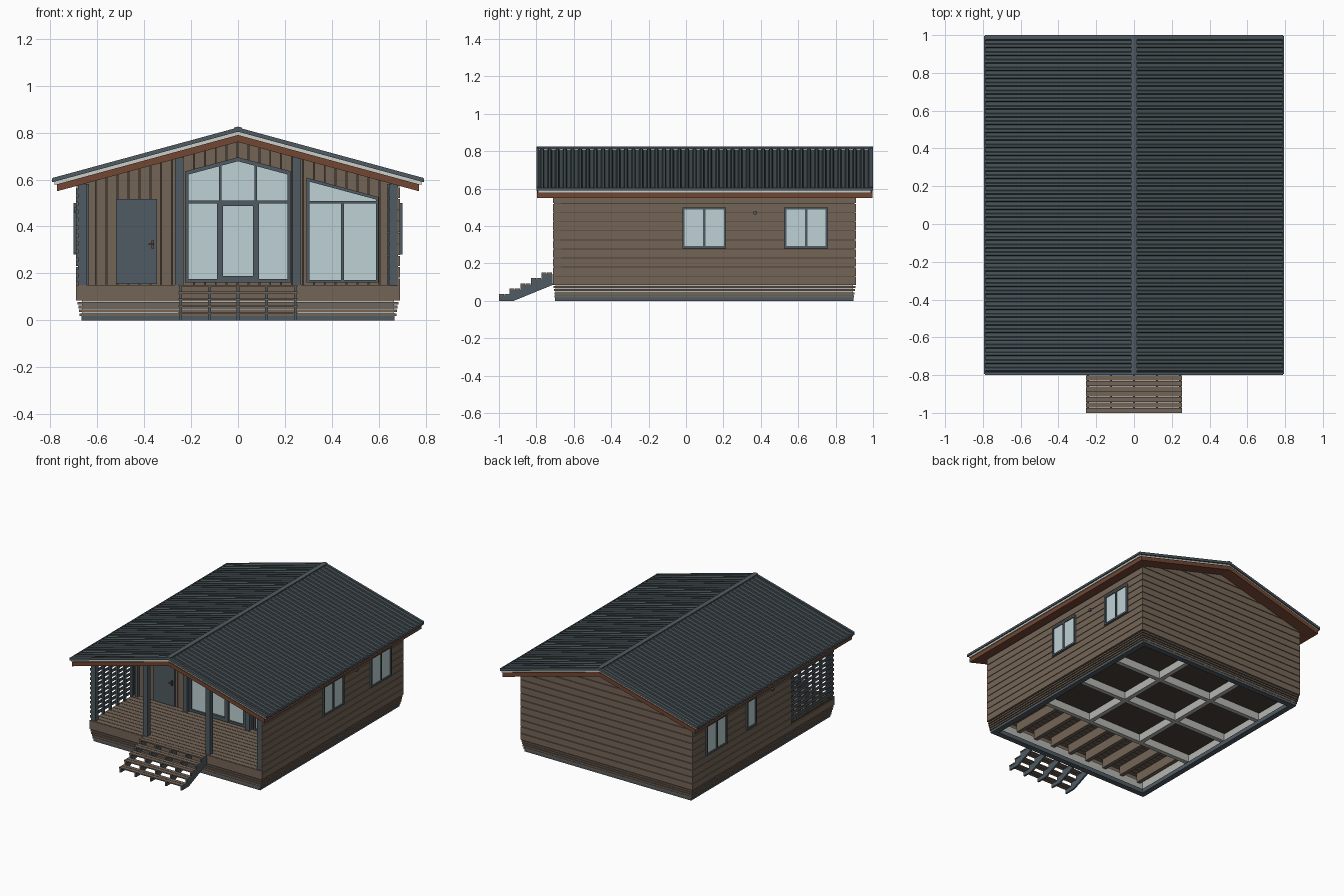
import bpy, bmesh, math

if "Cube" in bpy.data.objects:
    bpy.data.objects.remove(bpy.data.objects["Cube"])

def material(name, r, g, b):
    m = bpy.data.materials.new(name)
    m.diffuse_color = (r, g, b, 1)
    m.use_nodes = True
    m.node_tree.nodes["Principled BSDF"].inputs["Base Color"].default_value = m.diffuse_color
    return m

BROWN = material("brown_siding", .175, .130, .095)
JOINT = material("dark_brown", .065, .050, .038)
SLATE = material("slate_paint", .080, .104, .122)
ROOF = material("roof_metal", .066, .088, .098)
RUST = material("red_brown_fascia", .165, .062, .032)
PALE = material("pale_trim", .60, .62, .57)
GLASS = material("pale_glass", .52, .64, .66)
STEEL = material("grey_steel", .46, .46, .44)

S = .272                      # roof slope
def under(x):                 # underside of roof
    return .76 - S * abs(x)

def part(name, mat, prisms, slope=False):
    """One object from prisms (points, axis, start, end); slope shears it to the roof pitch."""
    bm = bmesh.new()
    for pts, axis, a, b in prisms:
        def co(p, t):
            return {'x': (t, p[0], p[1]), 'y': (p[0], t, p[1]), 'z': (p[0], p[1], t)}[axis]
        lo = [bm.verts.new(co(p, a)) for p in pts]
        hi = [bm.verts.new(co(p, b)) for p in pts]
        n = len(pts)
        bm.faces.new(lo)
        bm.faces.new(hi[::-1])
        for i in range(n):
            j = (i + 1) % n
            bm.faces.new((lo[i], hi[i], hi[j], lo[j]))
    if slope:
        for v in bm.verts:
            v.co.z -= S * abs(v.co.x)
    bmesh.ops.recalc_face_normals(bm, faces=bm.faces)
    me = bpy.data.meshes.new(name)
    bm.to_mesh(me)
    bm.free()
    me.materials.append(mat)
    ob = bpy.data.objects.new(name, me)
    bpy.context.collection.objects.link(ob)
    return ob

def box(x0, x1, y0, y1, z0, z1):
    return ([(x0, y0), (x1, y0), (x1, y1), (x0, y1)], 'z', z0, z1)

def ring(outer, inner, axis, a, b):
    n = len(outer)
    return [([outer[i], outer[(i + 1) % n], inner[(i + 1) % n], inner[i]], axis, a, b) for i in range(n)]

def rect(a, b, c, d):
    return [(a, c), (b, c), (b, d), (a, d)]

def both(x0, x1, *r):         # mirrored pair of boxes
    return [box(x0, x1, *r), box(-x1, -x0, *r)]

# ---- roof: corrugated sheet, battens, deck, ridge, edges
N, y0, pitch = 44, -.797, 1.794 / 44
top = []
for i in range(N):
    y = y0 + i * pitch
    top += [(y, .808), (y + .016, .808), (y + .021, .820), (y + .034, .820), (y + .039, .808)]
top.append((y0 + 1.794, .808))
sheet = top + [(y, z - .004) for y, z in reversed(top)]
part("roof_sheets", ROOF, [(sheet, 'x', 0, .79), (sheet, 'x', -.79, 0)], True)
def layer(w, ya, yb, z0, z1):
    return [box(0, w, ya, yb, z0, z1), box(-w, 0, ya, yb, z0, z1)]
part("roof_battens", PALE, layer(.783, -.79, .99, .79, .804), True)
part("roof_deck_and_fascia", RUST, layer(.772, -.797, .997, .76, .79), True)
part("verge_trim", SLATE, layer(.79, -.80, -.785, .804, .822) + layer(.79, .985, 1.0, .804, .822), True)
part("ridge_cap", SLATE, layer(.017, -.80, 1.0, .816, .826), True)
part("eave_edge", SLATE, both(.785, .793, -.795, .995, .805, .820), True)

# ---- wall cores
def gable(w, z0):
    return [(-w, z0), (w, z0), (w, under(w)), (0, .76), (-w, under(w))]
part("gable_wall_cores", JOINT, [(gable(.675, .09), 'y', .86, .90), (gable(.66, .09), 'y', -.21, -.17)])
part("side_wall_cores", JOINT, [box(.65, .682, -.70, .90, .09, .575), box(-.682, -.65, -.21, .90, .09, .575),
                                box(-.682, -.65, -.70, -.21, .09, .14)])

# ---- horizontal siding, sides and rear gable
H, GAP = .0485, .004
right, left, rear, inner = [], [], [], []
z = .085
while z < .75:
    t = min(z + H - GAP, .757)
    if z < .57:
        tt = min(t, .572)
        right.append(box(.68, .69, -.71, .91, z, tt))
        left.append(box(-.69, -.68, -.71 if z < .11 else -.22, .91, z, tt))
        if z > .13:
            inner.append(box(.642, .652, -.69, -.215, z, tt))
    wa, wb = [min(.69, (.76 - q) / S) for q in (z, t)]
    pts = [(-wa, z), (wa, z)]
    if wa == .69 and wb < .69:
        pts += [(.69, under(.69)), (wb, t), (-wb, t), (-.69, under(.69))]
    else:
        pts += [(wb, t), (-wb, t)]
    rear.append((pts, 'y', .90, .91))
    z += H
part("right_siding", BROWN, right)
part("left_siding", BROWN, left)
part("rear_siding", BROWN, rear)
part("porch_inner_siding", BROWN, inner)

# ---- vertical boards on porch wall
boards = []
for i in range(-14, 14):
    a, b = i * .0465, (i + 1) * .0465 - .004
    boards.append(([(a, .14), (b, .14), (b, under(b)), (a, under(a))], 'y', -.22, -.21))
part("porch_wall_boards", BROWN, boards)

# ---- side windows
def side_window(name, s, ya, yb, za, zb, split=True):
    f = .013
    x = sorted((s * .684, s * .701))
    bars = ring(rect(ya, yb, za, zb), rect(ya + f, yb - f, za + f, zb - f), 'x', *x)
    if split:
        m = (ya + yb) / 2
        bars.append(box(x[0], x[1], m - .006, m + .006, za, zb))
    part(name + "_frame", SLATE, bars)
    part(name + "_glass", GLASS, [(rect(ya + .005, yb - .005, za + .005, zb - .005), 'x', s * .685, s * .694)])
side_window("right_front_window", 1, -.02, .215, .28, .50)
side_window("right_rear_window", 1, .525, .76, .28, .50)
side_window("left_rear_window", -1, .525, .76, .28, .50)
side_window("left_narrow_window", -1, .19, .30, .29, .50, False)
for nm, s, y in (("right_vent", 1, .37), ("left_vent", -1, 0)):
    c = [(y + .011 * math.cos(k * math.pi / 6), .47 + .011 * math.sin(k * math.pi / 6)) for k in range(12)]
    part(nm, SLATE, [(c, 'x', s * .685, s * .70)])

# ---- porch glazing
A, B, C = -.24, -.215, -.228
o = [(-.225, .16), (.225, .16), (.225, .635), (0, .695), (-.225, .635)]
n = [(-.21, .175), (.21, .175), (.21, .622), (0, .678), (-.21, .622)]
def bar(x0, x1, z0, z1):
    return (rect(x0, x1, z0, z1), 'y', A, B)
frame = ring(o, n, 'y', A, B) + [bar(-.21, .21, .497, .511)]
for s in (-1, 1):
    x = s * .075
    frame.append(([(x - .005, .511), (x + .005, .511), (x + .005, .658), (x - .005, .658)], 'y', A, B))
frame += ring(rect(-.09, .09, .165, .50), rect(-.063, .063, .188, .487), 'y', A - .004, B)
part("centre_window_frame", SLATE, frame)
part("centre_window_glass", GLASS, [(o, 'y', C, B)])
o = [(.293, .16), (.60, .16), (.60, .525), (.293, .608)]
n = [(.305, .172), (.588, .172), (.588, .515), (.305, .591)]
part("side_porch_window_frame", SLATE, ring(o, n, 'y', A, B) + [bar(.305, .588, .497, .509), bar(.439, .451, .17, .50)])
part("side_porch_window_glass", GLASS, [(o, 'y', C, B)])

# ---- entrance door
part("door", SLATE, [box(-.52, -.345, -.232, -.21, .155, .517)])
part("door_handle", RUST, [box(-.368, -.358, -.242, -.23, .305, .34), box(-.382, -.36, -.25, -.24, .32, .328)])

# ---- porch posts and lattice
posts = []
for x in (-.665, -.25, .25, .665):
    posts.append(box(x - .018, x + .018, -.705, -.669, .15, under(abs(x) + .018) + .006))
posts += both(.232, .266, -.25, -.215, .15, under(.266)) + both(.635, .655, -.245, -.215, .15, under(.655))
part("porch_posts", SLATE, posts)
lattice = [box(-.682, -.668, y - .011, y + .011, .15, .575) for y in [-.66 + k * .082 for k in range(6)]]
lattice += [box(-.69, -.682, -.705, -.215, .165 + k * .034, .183 + k * .034) for k in range(12)]
part("porch_lattice", SLATE, lattice)

# ---- porch deck and joists
part("deck_planks", BROWN, [box(-.68, .645, -.708 + k * .0412, -.708 + k * .0412 + .0375, .136, .15) for k in range(12)])
part("deck_front_board", BROWN, [box(-.69, .69, -.712, -.70, .085, .148)])
part("deck_joists", BROWN, [box(x - .014, x + .014, -.67, -.22, .07, .136) for x in [-.6 + .15 * k for k in range(9)]])

# ---- base: frame, steel beams, floor underside, skirting slats
def hoop(x, ya, yb, w, z0, z1):
    return ring([(-x, ya), (x, ya), (x, yb), (-x, yb)],
                [(w - x, ya + w), (x - w, ya + w), (x - w, yb - w), (w - x, yb - w)], 'z', z0, z1)
part("base_frame", SLATE, hoop(.668, -.70, .895, .04, 0, .03))
part("base_steel_rim", STEEL, hoop(.666, -.698, .893, .03, .03, .09))
part("skirting_slats", BROWN, [p for k in range(4)
     for p in hoop(.675 + .003 * k, -.702 - .002 * k, .897 + .003 * k, .012, .018 + k * .0165, .029 + k * .0165)])
beams = [box(-.63, .63, y - .016, y + .016, .03, .085) for y in (-.2, .17, .53)]
beams += [box(x - .016, x + .016, -.2, .86, .03, .085) for x in (-.22, .22)]
part("steel_beams", STEEL, beams)
part("house_floor", JOINT, [box(-.66, .66, -.21, .88, .085, .14)])

# ---- steps
N, dy, dz = 5, .057, .0288
saw = []
for k in range(N):
    y, z = -1.0 + k * dy, .028 + k * dz
    saw += [(y, z), (y + dy, z)]
saw += [(-.712, .085), (-.92, 0), (-1.0, 0)]
part("step_stringers", SLATE, [(saw, 'x', x - .006, x + .006) for x in (-.244, -.122, 0, .122, .244)])
treads = []
for k in range(N):
    y, z = -1.0 + k * dy, .028 + k * dz
    treads += [box(-.253, .253, y, y + .026, z, z + .008), box(-.253, .253, y + .029, y + .055, z, z + .008)]
part("step_treads", BROWN, treads)
